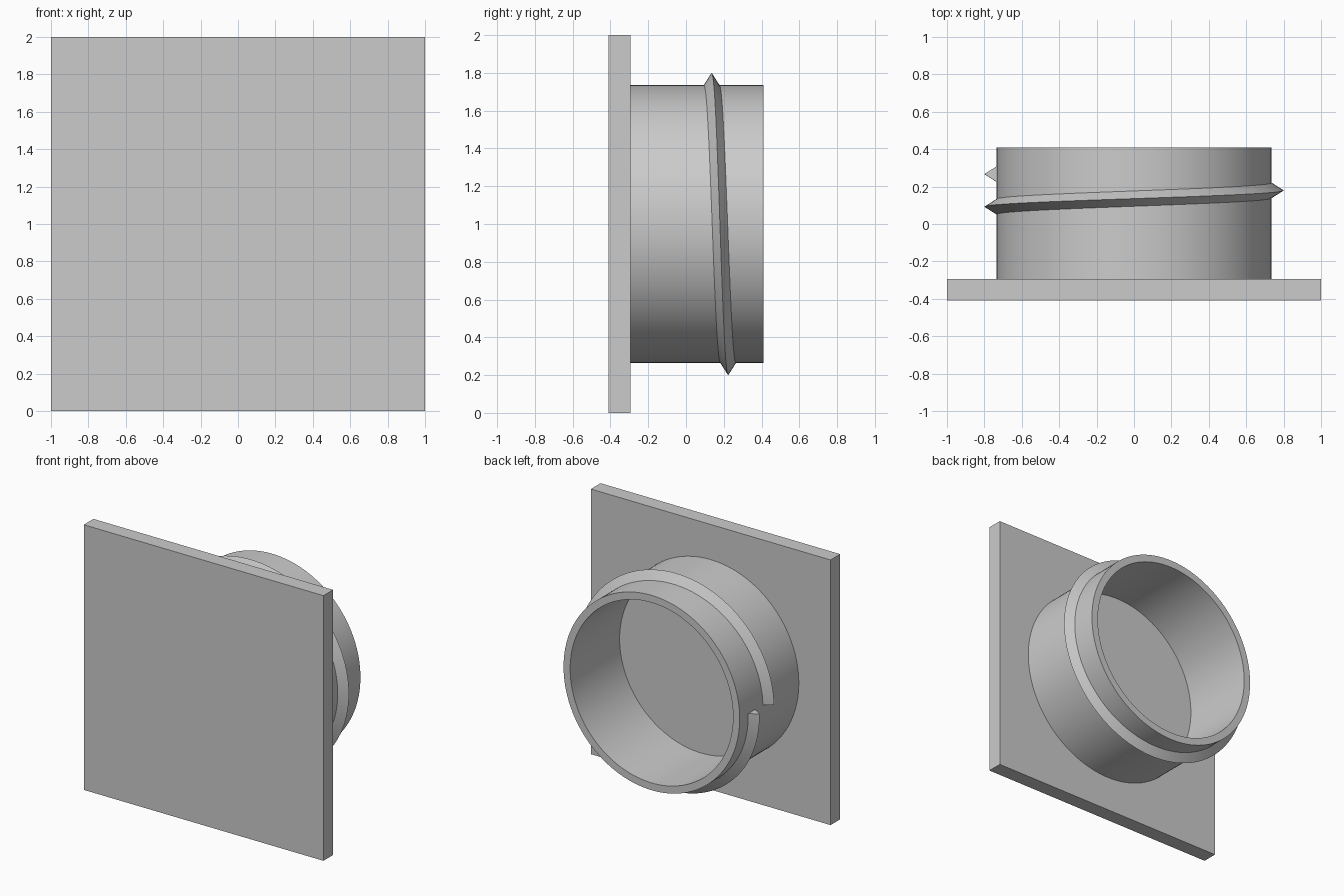
import bpy, bmesh, math

cube = bpy.data.objects.get("Cube")
if cube:
    bpy.data.objects.remove(cube, do_unlink=True)

grey = bpy.data.materials.new("plain grey")
grey.use_nodes = True
colour = (0.6, 0.6, 0.6, 1)
grey.diffuse_color = colour
grey.node_tree.nodes["Principled BSDF"].inputs["Base Color"].default_value = colour

SEGMENTS = 128
OUTER, INNER, CREST = 0.735, 0.68, 0.80
PLATE_FRONT, PLATE_BACK, RIM = -0.41, -0.295, 0.41
FLOOR = -0.18


def finish(name, bm, smooth=True):
    bmesh.ops.recalc_face_normals(bm, faces=bm.faces)
    mesh = bpy.data.meshes.new(name)
    bm.to_mesh(mesh)
    bm.free()
    obj = bpy.data.objects.new(name, mesh)
    bpy.context.collection.objects.link(obj)
    mesh.materials.append(grey)
    if smooth:
        bpy.ops.object.select_all(action="DESELECT")
        obj.select_set(True)
        bpy.context.view_layer.objects.active = obj
        bpy.ops.object.shade_smooth_by_angle(angle=math.radians(30))
    return obj


def ring(bm, profile, angle, shift=0):
    """Place (radius, y) points around the collar axis."""
    return [bm.verts.new((r * math.cos(angle), y + shift, 1 + r * math.sin(angle)))
            for r, y in profile]


def bridge(bm, a, b, closed):
    n = len(a)
    for i in range(n if closed else n - 1):
        j = (i + 1) % n
        bm.faces.new((a[i], a[j], b[j], b[i]))


# Square plate
bm = bmesh.new()
bmesh.ops.create_cube(bm, size=1)
for v in bm.verts:
    v.co.x *= 2
    v.co.y = PLATE_FRONT if v.co.y < 0 else PLATE_BACK
    v.co.z = v.co.z * 2 + 1
finish("square_plate", bm, smooth=False)

# Hollow round collar with a raised floor
bm = bmesh.new()
profile = [(OUTER, PLATE_BACK), (OUTER, RIM), (INNER, RIM), (INNER, FLOOR)]
rings = [ring(bm, profile, math.tau * i / SEGMENTS) for i in range(SEGMENTS)]
for i in range(SEGMENTS):
    bridge(bm, rings[i], rings[(i + 1) % SEGMENTS], closed=False)
bm.faces.new([r[-1] for r in rings])
finish("round_collar", bm)

# Single turn of pointed screw thread, starting on the right side
bm = bmesh.new()
profile = [(OUTER - 0.01, -0.041), (OUTER, -0.041), (CREST, 0),
           (OUTER, 0.041), (OUTER - 0.01, 0.041)]
START, PITCH = 0.092, 0.175
rings = [ring(bm, profile, math.pi - math.tau * i / SEGMENTS, START + PITCH * i / SEGMENTS)
         for i in range(SEGMENTS + 1)]
for a, b in zip(rings, rings[1:]):
    bridge(bm, a, b, closed=True)
bm.faces.new(rings[0])
bm.faces.new(rings[-1])
finish("screw_thread", bm)
